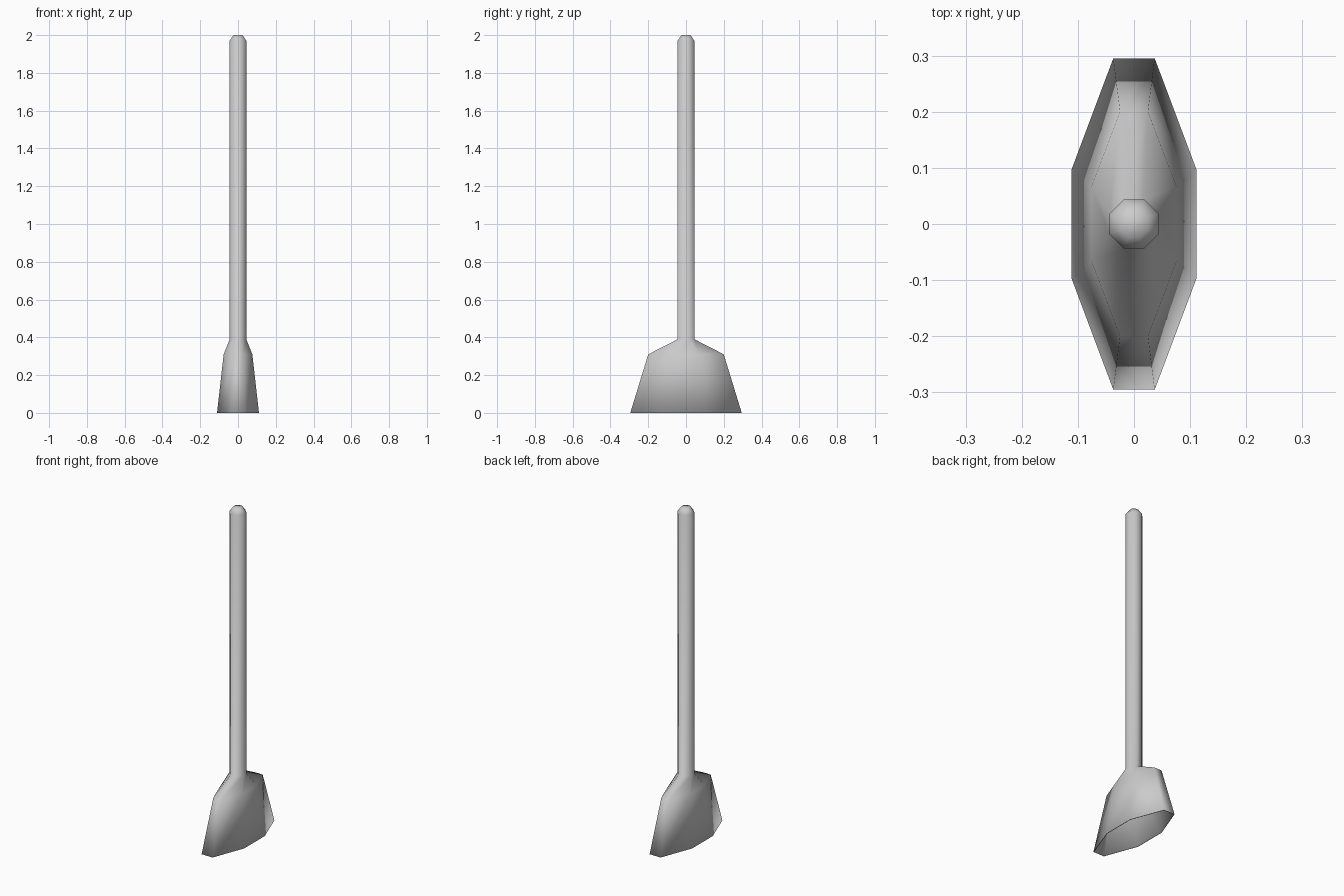
import bpy, bmesh

cube = bpy.data.objects.get("Cube")
if cube:
    bpy.data.objects.remove(cube, do_unlink=True)

grey = bpy.data.materials.new("plain grey")
grey.use_nodes = True
colour = (0.6, 0.6, 0.6, 1)
grey.diffuse_color = colour
grey.node_tree.nodes["Principled BSDF"].inputs["Base Color"].default_value = colour


def octagon(bm, z, end_x, end_y, side_x, side_y):
    """Ring of eight points: two per end, two per side."""
    quarter = [(side_x, side_y), (end_x, end_y)]
    half = quarter + [(-x, y) for x, y in reversed(quarter)]
    ring = half + [(-x, -y) for x, y in half]
    return [bm.verts.new((x, y, z)) for x, y in ring]


# Flared head and handle, lofted as one open-bottomed shell
bm = bmesh.new()
sections = [
    (0.0, 0.037, 0.295, 0.111, 0.098),    # bottom rim
    (0.31, 0.025, 0.2, 0.076, 0.066),     # shoulder
    (0.39, 0.018, 0.044, 0.044, 0.018),   # handle root
    (1.97, 0.018, 0.044, 0.044, 0.018),   # handle top
    (2.0, 0.01, 0.024, 0.024, 0.01),      # rounded tip
]
rings = [octagon(bm, *s) for s in sections]
for low, high in zip(rings, rings[1:]):
    for i in range(8):
        j = (i + 1) % 8
        bm.faces.new((low[i], low[j], high[j], high[i]))
bm.faces.new(rings[-1])
bmesh.ops.recalc_face_normals(bm, faces=bm.faces)
for face in bm.faces:
    face.smooth = True

mesh = bpy.data.meshes.new("head_and_handle")
bm.to_mesh(mesh)
bm.free()
mesh.materials.append(grey)
tool = bpy.data.objects.new("head_and_handle", mesh)
bpy.context.collection.objects.link(tool)

# Thin wall so the hollow underside has an inner surface
wall = tool.modifiers.new("wall", "SOLIDIFY")
wall.thickness = 0.004
wall.offset = -1
